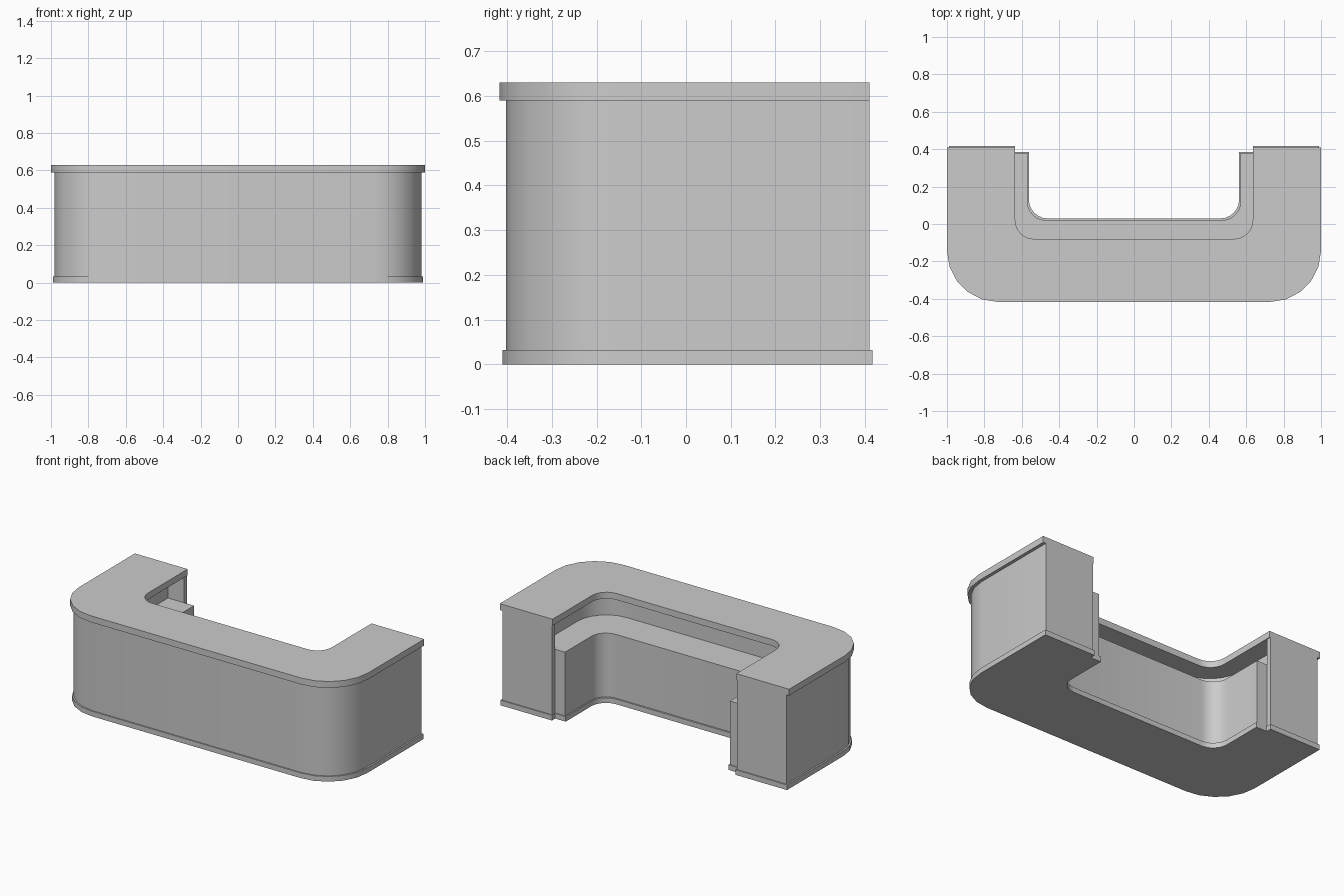
import bpy, bmesh, math

cube = bpy.data.objects.get("Cube")
if cube:
    bpy.data.objects.remove(cube, do_unlink=True)

grey = bpy.data.materials.new("light_grey")
grey.use_nodes = True
colour = (0.6, 0.6, 0.6, 1)
grey.diffuse_color = colour
grey.node_tree.nodes["Principled BSDF"].inputs["Base Color"].default_value = colour


def corner(x, y, r, steps):
    """Rounded corner from the side wall (+x) round to the front wall (-y)."""
    return [(x - r + r * math.cos(a), y + r - r * math.sin(a))
            for a in (math.pi / 2 * i / steps for i in range(steps + 1))]


def u_block(name, outer, inner, back, z0, z1, end_lip=None):
    """Extruded U plan; outer and inner are (half width, front y, radius, steps)."""
    half = [(outer[0], back)] + corner(*outer)
    hole = [(inner[0], back)] + corner(*inner)
    if end_lip:
        lip_x, lip_y = end_lip
        hole[:1] = [(lip_x, back), (lip_x, lip_y), (inner[0], lip_y)]

    def mirror(points):
        return [(-x, y) for x, y in reversed(points)]

    # Outside loop from left to right, then back along the inside
    plan = half + mirror(half) + list(reversed(mirror(hole))) + list(reversed(hole))
    bm = bmesh.new()
    face = bm.faces.new([bm.verts.new((x, y, z0)) for x, y in plan])
    top = bmesh.ops.extrude_face_region(bm, geom=[face])["geom"]
    bmesh.ops.translate(bm, vec=(0, 0, z1 - z0),
                        verts=[v for v in top if isinstance(v, bmesh.types.BMVert)])
    bmesh.ops.recalc_face_normals(bm, faces=bm.faces)
    mesh = bpy.data.meshes.new(name)
    bm.to_mesh(mesh)
    bm.free()
    mesh.materials.append(grey)
    obj = bpy.data.objects.new(name, mesh)
    bpy.context.collection.objects.link(obj)
    bpy.ops.object.select_all(action="DESELECT")
    obj.select_set(True)
    bpy.context.view_layer.objects.active = obj
    bpy.ops.object.shade_smooth_by_angle(angle=math.radians(35))
    return obj


base_top, desk_top, wall_top, height = 0.032, 0.43, 0.59, 0.63
inside = (0.635, -0.08, 0.1, 6)

# Plinth under the tall wall and its inner extension under the desk
u_block("outer_plinth", (0.99, -0.41, 0.27, 5), inside, 0.417, 0, base_top)
u_block("inner_plinth", inside, (0.562, 0.03, 0.1, 6), 0.385, 0, base_top)

# Tall wall with end panels returning inwards
u_block("counter_wall", (0.98, -0.402, 0.26, 5), (0.75, -0.2, 0.2, 6),
        0.41, base_top, wall_top, end_lip=(0.64, 0.38))

# Low inner desk
u_block("inner_desk", (0.75, -0.2, 0.2, 6), (0.57, 0.02, 0.1, 6),
        0.38, base_top, desk_top)

# Overhanging worktop
u_block("counter_top", (1.0, -0.417, 0.275, 5), inside, 0.41, wall_top, height)
